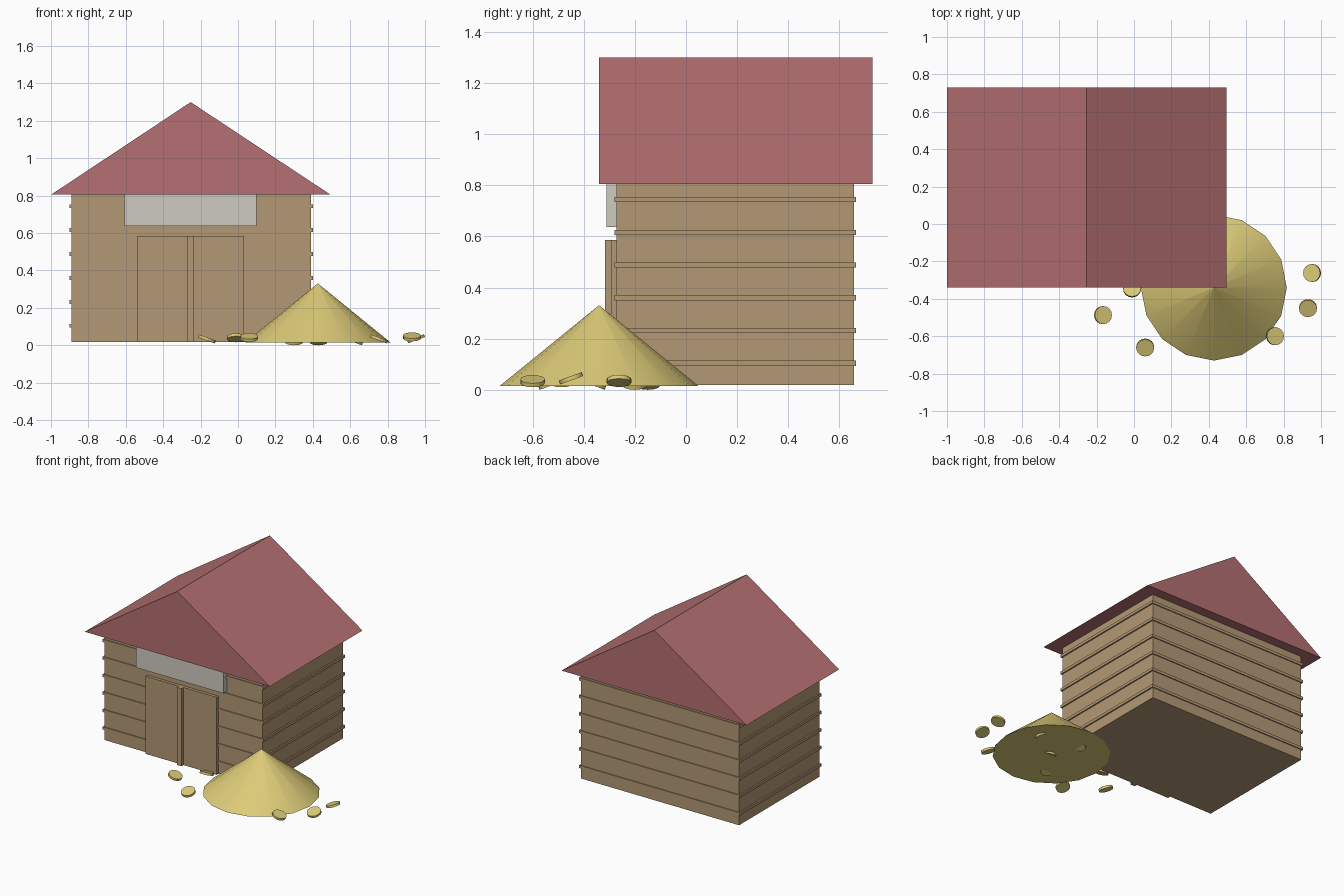
import bpy
import bmesh
from math import radians
from mathutils import Matrix

if "Cube" in bpy.data.objects:
    bpy.data.objects.remove(bpy.data.objects["Cube"], do_unlink=True)


def material(name, rgb):
    # convert display values (0-255) to linear
    lin = [(c / 255 / 12.92) if c < 11 else ((c / 255 + 0.055) / 1.055) ** 2.4 for c in rgb]
    m = bpy.data.materials.new(name)
    m.use_nodes = True
    m.diffuse_color = (*lin, 1)
    m.node_tree.nodes["Principled BSDF"].inputs["Base Color"].default_value = (*lin, 1)
    return m


wood = material("tan wood", (180, 153, 117))
red = material("roof red", (181, 112, 114))
gold = material("gold", (221, 203, 120))
grey = material("pale grey", (207, 203, 192))


def finish(name, bm, mat, smooth=False):
    bmesh.ops.recalc_face_normals(bm, faces=bm.faces)
    mesh = bpy.data.meshes.new(name)
    bm.to_mesh(mesh)
    bm.free()
    mesh.materials.append(mat)
    ob = bpy.data.objects.new(name, mesh)
    bpy.context.collection.objects.link(ob)
    if smooth:
        bpy.ops.object.select_all(action='DESELECT')
        ob.select_set(True)
        bpy.context.view_layer.objects.active = ob
        bpy.ops.object.shade_smooth_by_angle(angle=radians(35))
    return ob


def box(name, x, y, z, mat):
    bm = bmesh.new()
    size = [b - a for a, b in (x, y, z)]
    mid = [(a + b) / 2 for a, b in (x, y, z)]
    bmesh.ops.create_cube(bm, size=1, matrix=Matrix.Translation(mid) @ Matrix.Diagonal((*size, 1)))
    return finish(name, bm, mat)


def round_part(name, centre, r1, r2, depth, mat, tilt_x=0, tilt_y=0):
    bm = bmesh.new()
    turn = Matrix.Rotation(radians(tilt_x), 4, 'X') @ Matrix.Rotation(radians(tilt_y), 4, 'Y')
    bmesh.ops.create_cone(bm, cap_ends=True, segments=16, radius1=r1, radius2=r2,
                          depth=depth, matrix=Matrix.Translation(centre) @ turn)
    return finish(name, bm, mat, smooth=True)


# Walls with raised plank bands wrapping all four sides
base = 0.018
box("walls", (-0.89, 0.39), (-0.272, 0.658), (base, 0.81), wood)
for i in range(6):
    z = 0.104 + i * 0.128
    box(f"plank_band_{i + 1}", (-0.9, 0.4), (-0.279, 0.665), (z - 0.01, z + 0.01), wood)

# Solid gabled roof: triangle profile extruded front to back
bm = bmesh.new()
front = bm.faces.new([bm.verts.new((x, -0.34, z)) for x, z in ((-1, 0.805), (0.495, 0.805), (-0.253, 1.3))])
side = bmesh.ops.extrude_face_region(bm, geom=[front], use_keep_orig=True)
bmesh.ops.translate(bm, vec=(0, 1.07, 0), verts=[v for v in side["geom"] if isinstance(v, bmesh.types.BMVert)])
finish("roof", bm, red)

# Double door with a centre post, and the blank board above
box("door_right", (-0.54, -0.272), (-0.294, -0.26), (base, 0.585), wood)
box("door_left", (-0.235, 0.033), (-0.294, -0.26), (base, 0.585), wood)
box("door_post", (-0.273, -0.235), (-0.317, -0.26), (base, 0.585), wood)
box("sign_board", (-0.606, 0.1), (-0.31, -0.26), (0.637, 0.81), grey)

# Gold heap
round_part("gold_heap", (0.427, -0.34, 0.172), 0.39, 0.001, 0.316, gold)

# Loose coins: x, y, z, tilt about x, tilt about y
coins = [
    (-0.166, -0.487, 0.034, 0, 20),
    (0.06, -0.66, 0.042, 20, 0),
    (-0.01, -0.345, 0.04, -20, 0),
    (0.754, -0.6, 0.034, 0, 20),
    (0.93, -0.45, 0.045, 20, 0),
    (0.952, -0.262, 0.035, 0, -20),
    # half buried under the heap
    (0.3, -0.53, 0.024, 20, 0),
    (0.43, -0.36, 0.024, -20, 0),
    (0.62, -0.2, 0.024, 0, 20),
    (0.35, -0.15, 0.024, 0, -20),
]
for i, (x, y, z, tx, ty) in enumerate(coins):
    round_part(f"coin_{i + 1}", (x, y, z), 0.048, 0.048, 0.016, gold, tx, ty)
